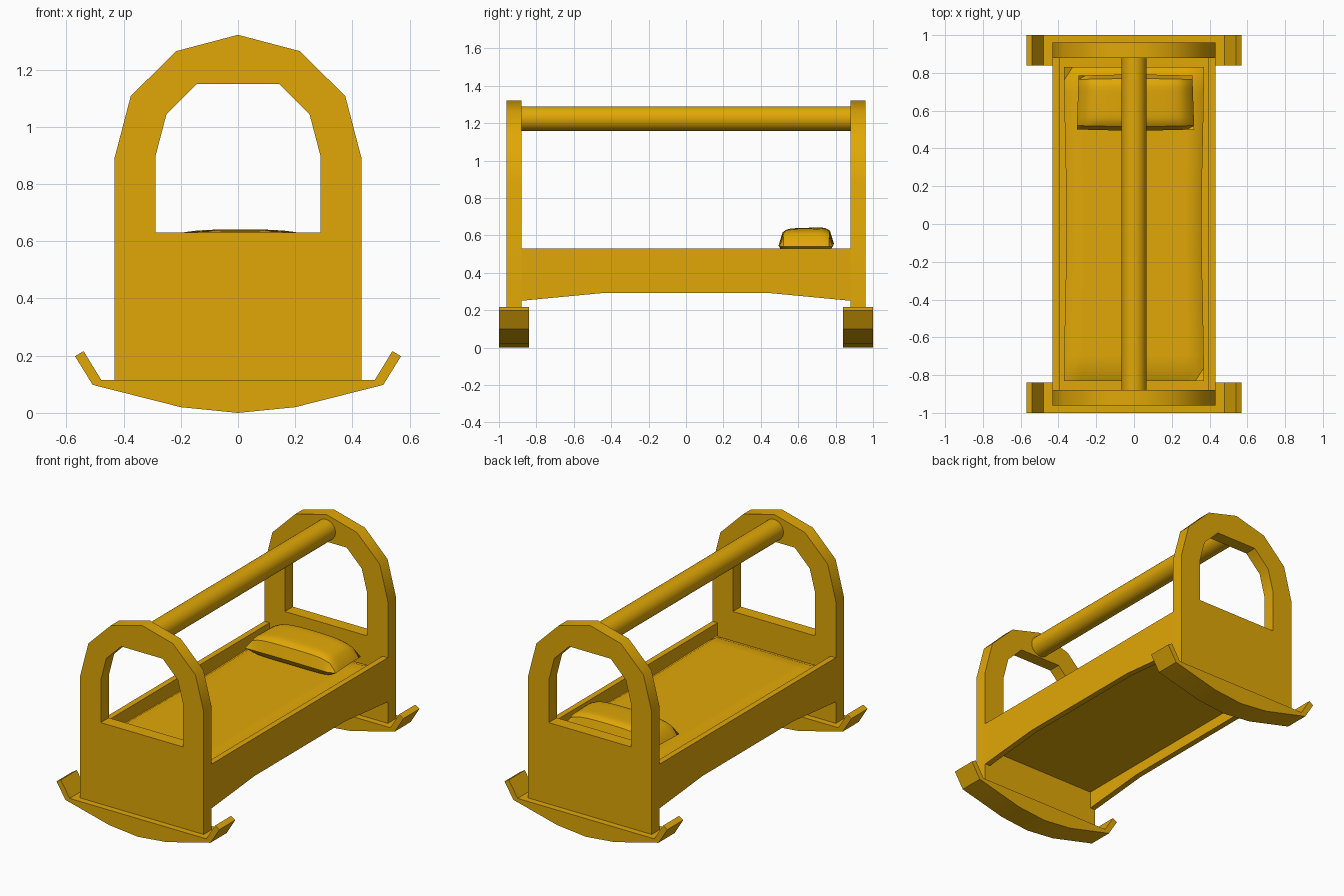
import bpy, bmesh, math
from mathutils import Vector

if "Cube" in bpy.data.objects:
    bpy.data.objects.remove(bpy.data.objects["Cube"])

# One golden wood colour for everything
gold = bpy.data.materials.new("golden wood")
gold.use_nodes = True
COLOR = (0.75, 0.39, 0.002, 1)
gold.diffuse_color = COLOR
gold.node_tree.nodes["Principled BSDF"].inputs["Base Color"].default_value = COLOR


def finish(name, bm):
    bmesh.ops.recalc_face_normals(bm, faces=bm.faces)
    mesh = bpy.data.meshes.new(name)
    bm.to_mesh(mesh)
    bm.free()
    mesh.materials.append(gold)
    ob = bpy.data.objects.new(name, mesh)
    bpy.context.collection.objects.link(ob)
    bpy.ops.object.select_all(action="DESELECT")
    ob.select_set(True)
    bpy.context.view_layer.objects.active = ob
    bpy.ops.object.shade_smooth_by_angle(angle=math.radians(38))


def mirrored(half):
    """Close a right-hand half outline, listed bottom to top, across the centre."""
    return half + [(-x, z) for x, z in reversed(half) if x != 0]


def prism(name, loops, start, end, axis):
    """Extrude outline loops (later loops are holes) along 'x' or 'y'."""
    bm = bmesh.new()
    for loop in loops:
        vs = [bm.verts.new((start, a, z) if axis == "x" else (a, start, z)) for a, z in loop]
        for i, v in enumerate(vs):
            bm.edges.new((v, vs[i - 1]))
    bmesh.ops.triangle_fill(bm, edges=bm.edges[:], use_beauty=True)
    bmesh.ops.dissolve_limit(bm, angle_limit=0.01, verts=[], edges=bm.edges[:])
    geom = bmesh.ops.extrude_face_region(bm, geom=bm.faces[:], use_keep_orig=True)["geom"]
    step = Vector((end - start, 0, 0) if axis == "x" else (0, end - start, 0))
    bmesh.ops.translate(bm, vec=step, verts=[g for g in geom if isinstance(g, bmesh.types.BMVert)])
    finish(name, bm)


# Arched end panels with window openings, and the rockers beneath them
arch = mirrored([(0.432, 0.115), (0.432, 0.89), (0.375, 1.108), (0.216, 1.265), (0, 1.322)])
window = mirrored([(0.288, 0.63), (0.288, 0.9), (0.25, 1.045), (0.145, 1.15)])
rocker = mirrored([(0, 0), (0.2, 0.02), (0.508, 0.098), (0.57, 0.198), (0.54, 0.216), (0.478, 0.115)])
for s, end in ((-1, "front"), (1, "back")):
    prism(end + "_panel", [arch, window], s * 0.88, s * 0.96, "y")
    prism(end + "_rocker", [rocker], s * 0.84, s * 1.0, "y")

# Side rails with a raised lower edge
rail = mirrored([(0.45, 0.291), (0.88, 0.25), (0.88, 0.53)])
for s, side in ((-1, "right"), (1, "left")):
    prism(side + "_rail", [rail], s * 0.395, s * 0.432, "x")

# Bed base
base = mirrored([(0.395, 0.36), (0.395, 0.44)])
prism("base_board", [base], -0.88, 0.88, "y")

# Handle bar between the arches
bm = bmesh.new()
bmesh.ops.create_cone(bm, cap_ends=True, segments=32, radius1=0.066, radius2=0.066, depth=1.76)
for v in bm.verts:
    v.co = (v.co.x, v.co.z, v.co.y + 1.224)
finish("handle_bar", bm)


def cushion(name, nx, ny, place):
    """Closed soft slab: place(u, v, side) gives a point, u and v from -1 to 1."""
    bm = bmesh.new()
    for side in (-1, 1):
        grid = [[bm.verts.new(place(2 * i / nx - 1, 2 * j / ny - 1, side))
                 for j in range(ny + 1)] for i in range(nx + 1)]
        for i in range(nx):
            for j in range(ny):
                bm.faces.new((grid[i][j], grid[i + 1][j], grid[i + 1][j + 1], grid[i][j + 1]))
    bmesh.ops.remove_doubles(bm, verts=bm.verts[:], dist=0.0005)
    finish(name, bm)


def mattress_point(u, v, side):
    puff = min(1, 8 * (1 - abs(u))) * min(1, 12 * (1 - abs(v)))
    waist = 0.37 - 0.012 * math.cos(math.pi * v / 2) ** 2
    return (u * waist, v * 0.832, 0.473 + side * 0.028 * puff)


def pillow_point(u, v, side):
    puff = math.sqrt((1 - abs(u) ** 5) * (1 - v ** 6))
    x = 0.008 + u * (0.306 - 0.005 * v)
    y = 0.643 + v * (0.142 + 0.006 * (1 - u * u))
    height = 0.09 if side > 0 else 0.045
    return (x, y, 0.54 + side * height * puff + 0.01 * (1 - u * u) * (1 + 0.5 * v))


cushion("mattress", 16, 24, mattress_point)
cushion("pillow", 16, 14, pillow_point)
